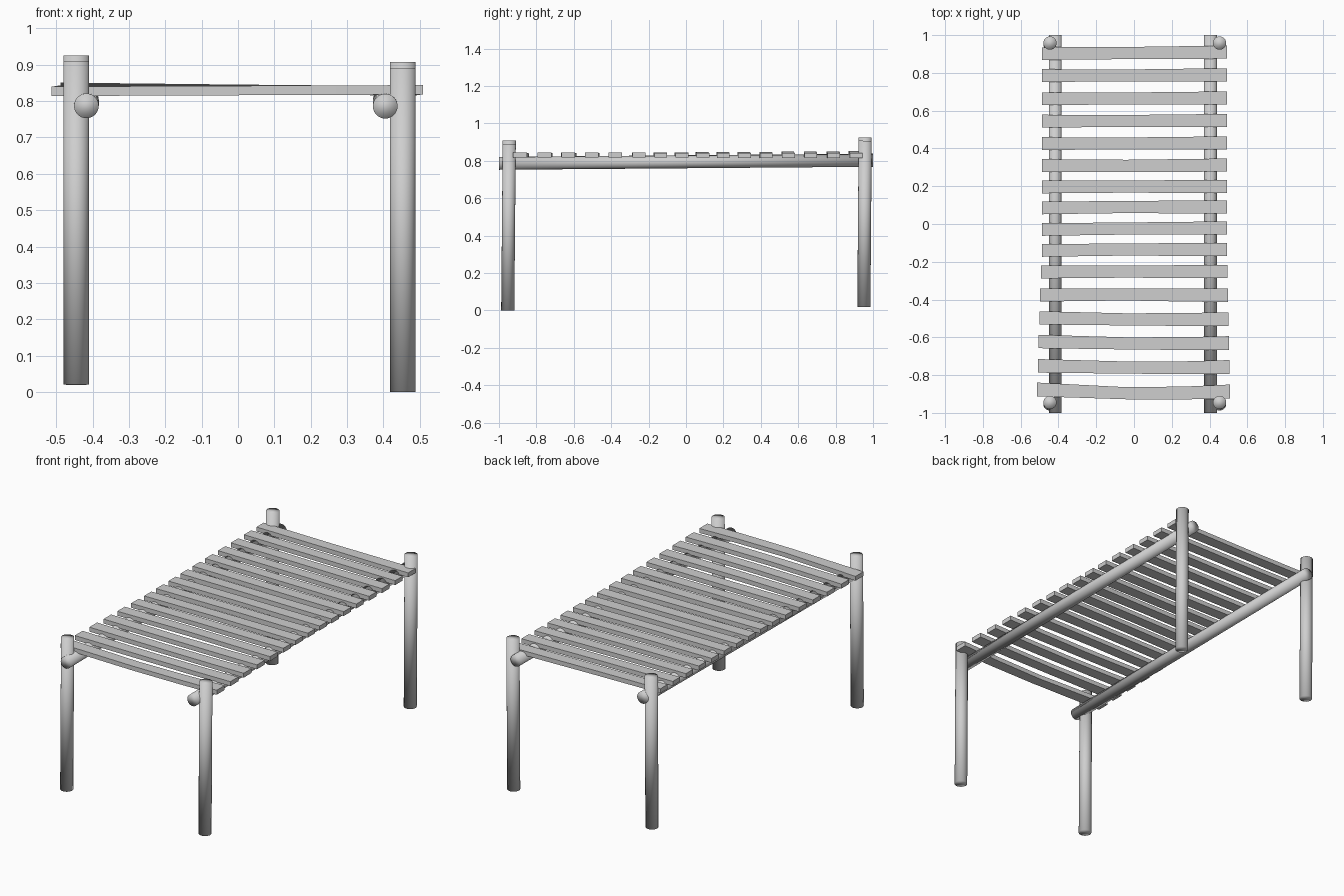
import bpy, bmesh
from mathutils import Vector

if "Cube" in bpy.data.objects:
    bpy.data.objects.remove(bpy.data.objects["Cube"])

grey = bpy.data.materials.new("weathered_grey")
grey.diffuse_color = (0.62, 0.62, 0.62, 1)
grey.use_nodes = True
grey.node_tree.nodes["Principled BSDF"].inputs["Base Color"].default_value = grey.diffuse_color


def finish(bm, name, smooth):
    bmesh.ops.recalc_face_normals(bm, faces=bm.faces)
    for f in bm.faces:
        f.smooth = smooth
    me = bpy.data.meshes.new(name)
    bm.to_mesh(me)
    bm.free()
    me.materials.append(grey)
    ob = bpy.data.objects.new(name, me)
    bpy.context.collection.objects.link(ob)
    return ob


def pole(name, a, b, radius):
    """Round pole from a to b, smooth shaded over its ends."""
    a, b = Vector(a), Vector(b)
    bm = bmesh.new()
    bmesh.ops.create_cone(bm, cap_ends=True, segments=32, radius1=radius,
                          radius2=radius, depth=(b - a).length)
    ob = finish(bm, name, True)
    ob.location = (a + b) / 2
    ob.rotation_mode = 'QUATERNION'
    ob.rotation_quaternion = (b - a).to_track_quat('Z', 'Y')


def plank(name, stations, thickness=0.026):
    """Flat board through (x, y, z, width) stations."""
    bm = bmesh.new()
    rings = []
    for x, y, z, w in stations:
        h, t = w / 2, thickness / 2
        rings.append([bm.verts.new((x, y + sy * h, z + sz * t))
                      for sy, sz in ((-1, -1), (1, -1), (1, 1), (-1, 1))])
    for p, q in zip(rings, rings[1:]):
        for i in range(4):
            j = (i + 1) % 4
            bm.faces.new((p[i], p[j], q[j], q[i]))
    bm.faces.new(rings[0])
    bm.faces.new(rings[-1])
    finish(bm, name, False)


# Legs, each of the same length but standing at slightly different heights
for name, x, y_foot, y_top, z in (
        ("front_right_leg", 0.453, -0.953, -0.945, 0.0),
        ("front_left_leg", -0.445, -0.953, -0.945, 0.02),
        ("back_right_leg", 0.453, 0.951, 0.958, 0.018),
        ("back_left_leg", -0.445, 0.951, 0.958, 0.036)):
    pole(name, (x, y_foot, z), (x, y_top, z + 0.889), 0.035)

# Side rails, rising a little towards the back
pole("right_rail", (0.405, -1, 0.786), (0.405, 1, 0.802), 0.034)
pole("left_rail", (-0.417, -1, 0.787), (-0.417, 1, 0.804), 0.034)

# Slats: y at the left end, middle and right end, from back to front
rows = ((.902, .905, .910), (.786, .786, .790), (.664, .664, .667),
        (.545, .545, .548), (.426, .426, .429), (.310, .308, .312),
        (.196, .198, .199), (.085, .090, .090), (-.029, -.024, -.021),
        (-.140, -.135, -.135), (-.254, -.252, -.251), (-.376, -.373, -.378),
        (-.497, -.505, -.503), (-.622, -.632, -.630), (-.751, -.760, -.757),
        (-.876, -.896, -.887))
for i, (yl, ym, yr) in enumerate(rows):
    front = i / (len(rows) - 1)
    flare = max(0.0, front - 0.6) / 0.4
    xl, xr = -0.488 - 0.025 * flare, 0.492 + 0.017 * flare
    zl = 0.838 - 0.011 * front
    zr = 0.828 + 0.003 * front
    mid = (zl + zr) / 2
    wl, wr = 0.067 + 0.006 * flare, 0.069 + 0.005 * flare
    plank(f"slat_{i + 1}", ((xl, yl, zl, wl), (-0.04, ym, mid, 0.064),
                            (0.27, (ym * 0.5 + yr * 0.5) - 0.003 * flare, mid * 0.4 + zr * 0.6, 0.068),
                            (xr, yr, zr, wr)))
